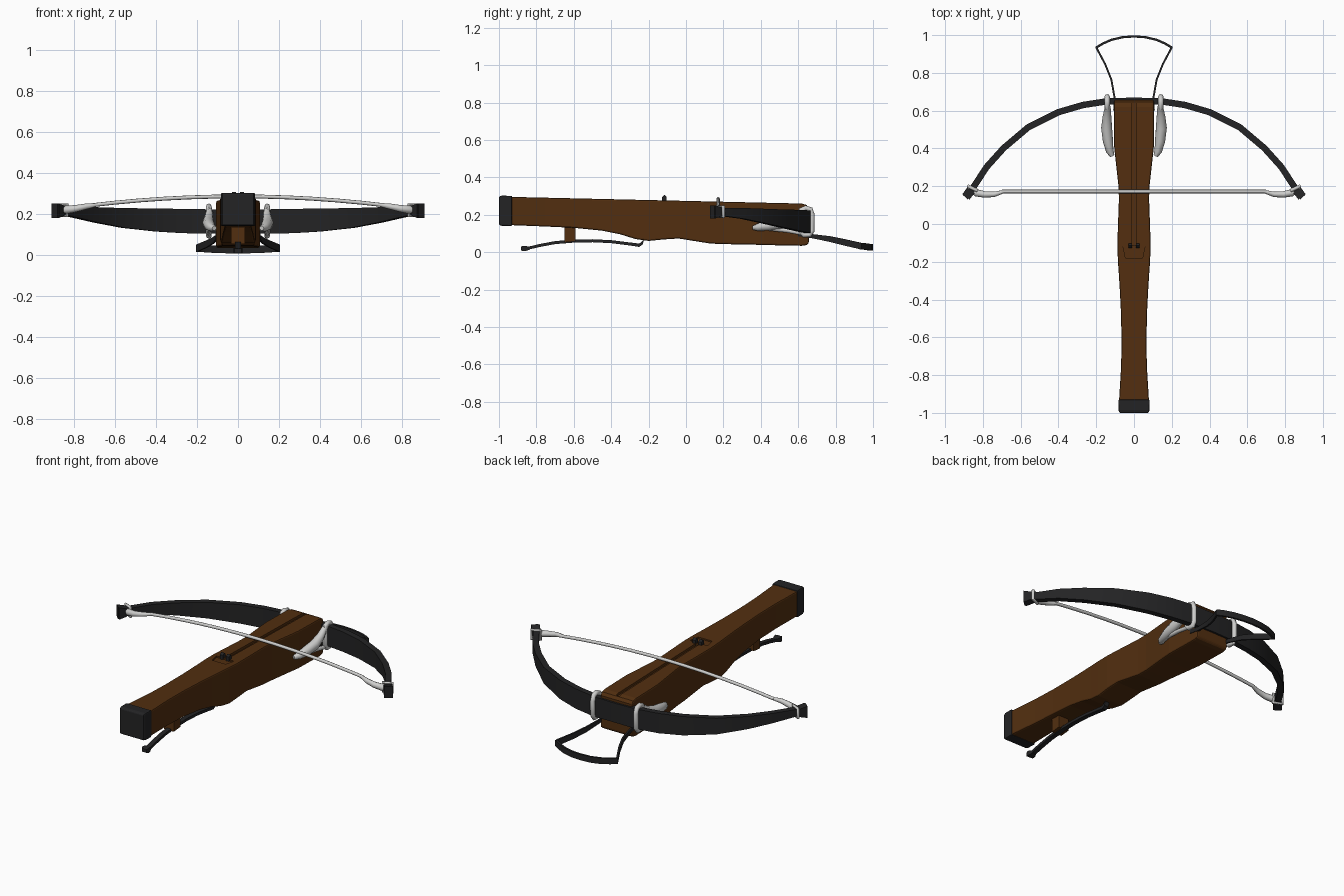
import bpy, bmesh, math
from mathutils import Vector

cube = bpy.data.objects.get("Cube")
if cube:
    bpy.data.objects.remove(cube, do_unlink=True)


def material(name, rgb):
    m = bpy.data.materials.new(name)
    m.use_nodes = True
    m.diffuse_color = (*rgb, 1)
    m.node_tree.nodes["Principled BSDF"].inputs["Base Color"].default_value = (*rgb, 1)
    return m


WOOD = material("brown_wood", (0.085, 0.028, 0.005))
IRON = material("dark_iron", (0.017, 0.017, 0.018))
CORD = material("pale_cord", (0.62, 0.62, 0.61))


def add(name, mesh, mat, smooth=35):
    mesh.materials.clear()
    mesh.materials.append(mat)
    if smooth:
        mesh.shade_smooth()
        mesh.set_sharp_from_angle(angle=math.radians(smooth))
    ob = bpy.data.objects.new(name, mesh)
    bpy.context.collection.objects.link(ob)
    return ob


def loft(name, rings, mat, smooth=35):
    """Skin a list of equal rings and cap both ends."""
    bm = bmesh.new()
    vs = [[bm.verts.new(p) for p in r] for r in rings]
    n = len(vs[0])
    for a, b in zip(vs, vs[1:]):
        for i in range(n):
            j = (i + 1) % n
            bm.faces.new((a[i], a[j], b[j], b[i]))
    bm.faces.new(vs[0])
    bm.faces.new(vs[-1])
    bmesh.ops.recalc_face_normals(bm, faces=bm.faces)
    me = bpy.data.meshes.new(name)
    bm.to_mesh(me)
    bm.free()
    return add(name, me, mat, smooth)


def section(y, w, lo, hi):
    return [(-w, y, lo), (w, y, lo), (w, y, hi), (-w, y, hi)]


def strip(name, path, half, mat):
    """Upright band following (x, y, low, high) stations."""
    rings = []
    for i, (x, y, lo, hi) in enumerate(path):
        a, b = path[max(i - 1, 0)], path[min(i + 1, len(path) - 1)]
        t = Vector((b[0] - a[0], b[1] - a[1])).normalized() * half
        nx, ny = -t.y, t.x
        rings.append([(x - nx, y - ny, lo), (x + nx, y + ny, lo),
                      (x + nx, y + ny, hi), (x - nx, y - ny, hi)])
    return loft(name, rings, mat)


def tube(name, pts, mat, closed=False):
    """Round cord through (x, y, z, radius) points."""
    cu = bpy.data.curves.new(name, 'CURVE')
    cu.dimensions = '3D'
    cu.bevel_depth = 1
    cu.bevel_resolution = 2
    cu.use_fill_caps = True
    sp = cu.splines.new('POLY')
    sp.points.add(len(pts) - 1)
    for p, (x, y, z, r) in zip(sp.points, pts):
        p.co = (x, y, z, 1)
        p.radius = r
    sp.use_cyclic_u = closed
    tmp = bpy.data.objects.new(name + "_path", cu)
    me = bpy.data.meshes.new_from_object(tmp)
    bpy.data.objects.remove(tmp)
    return add(name, me, mat, 50)


def bake(ob):
    """Apply all modifiers of an object."""
    dg = bpy.context.evaluated_depsgraph_get()
    me = bpy.data.meshes.new_from_object(ob.evaluated_get(dg))
    ob.modifiers.clear()
    ob.data = me


def bevel(ob, width, segments=2):
    m = ob.modifiers.new("bevel", 'BEVEL')
    m.width, m.segments = width, segments
    m.limit_method, m.angle_limit = 'ANGLE', math.radians(40)
    bake(ob)


def both(half):
    return [(-x, *rest) for x, *rest in reversed(half) if x > 0] + half


# Wooden stock
def top(y):
    return 0.274 - 0.0229 * y


outline = [(-0.95, .08, .145), (-0.75, .068, .137), (-0.6, .066, .13), (-0.45, .07, .115),
           (-0.35, .075, .095), (-0.27, .08, .07), (-0.2, .085, .06), (-0.12, .088, .068),
           (-0.04, .086, .073), (0.13, .08, .046), (0.2, .082, .043), (0.36, .1, .04),
           (0.42, .106, .038), (0.62, .106, .034)]
rings = [section(y, w, lo, top(y)) for y, w, lo in outline]
rings += [section(.645, .105, .038, .252), section(.657, .104, .048, .235)]
stock = loft("stock", rings, WOOD, 0)
bevel(stock, 0.008)

# Bolt groove and nut socket cut into the stock top
groove = loft("groove_cutter", [section(y, .011, top(y) - .014, top(y) + .03)
                                for y in (-.11, .64)], WOOD, 0)
socket = loft("socket_cutter", [section(y, w, top(y) - .008, top(y) + .03)
                                for y, w in ((-.18, .045), (-.12, .058))], WOOD, 0)
for cutter in (groove, socket):
    cutter.hide_render = True
    m = stock.modifiers.new("cut", 'BOOLEAN')
    m.operation, m.solver, m.object = 'DIFFERENCE', 'EXACT', cutter
    bake(stock)
    bpy.data.objects.remove(cutter, do_unlink=True)

# Butt cap
cap = loft("butt_cap", [section(-1, .078, .145, .297), section(-.985, .082, .141, .302),
                        section(-.93, .083, .14, .301)], IRON, 0)
bevel(cap, 0.006)

# Nut pegs
for side, label in ((1, "left"), (-1, "right")):
    peg = loft(label + "_nut_peg", [[(x + side * .02, y, z) for x, y, z in
               section(yy, .01, .262, hi)] for yy, hi in ((-.127, .295), (-.115, .306), (-.103, .295))],
               IRON, 0)

# Bow limbs with flared tips
limb = [(0, .652, .105, .22), (.14, .65, .103, .222), (.27, .63, .106, .224),
        (.40, .592, .114, .226), (.56, .512, .132, .228), (.69, .402, .157, .232),
        (.78, .302, .178, .236), (.85, .195, .193, .236), (.868, .17, .19, .24),
        (.893, .142, .18, .25)]
strip("bow", both(limb), .017, IRON)
for side, label in ((1, "left"), (-1, "right")):
    strip(label + "_bow_tip", [(side * .864, .178, .192, .238), (side * .89, .143, .18, .25)], .024, IRON)

# Bowstring and its end loops
string = [(x, .172, .285 - .085 * x * x, .0095) for x in (0, .12, .24, .36, .48, .6, .7)]
tube("bowstring", both(string), CORD)
for s, label in ((1, "left"), (-1, "right")):
    tube(label + "_string_end", [(s * .69, .172, .244, .009), (s * .74, .157, .236, .014),
         (s * .79, .156, .226, .017), (s * .835, .165, .22, .02), (s * .862, .185, .217, .014)], CORD)
    # Loop tied round the bow tip
    tube(label + "_tip_loop", [(s * x, y, z, .009) for x, y, z in
         ((.832, .178, .19), (.832, .178, .243), (.878, .2, .243), (.878, .2, .19))], CORD, True)

    # Bridle lashing: loop round the bow, thick body along the stock, lower strand
    tube(label + "_bridle_loop", [(s * .142, y, z, .014) for y, z in
         ((.615, .225), (.64, .236), (.665, .228), (.674, .2), (.674, .115), (.66, .092),
          (.63, .092), (.615, .11))], CORD, True)
    tube(label + "_bridle_body", [(s * .115, .36, .13, .012), (s * .128, .385, .133, .02),
         (s * .138, .44, .142, .027), (s * .145, .51, .155, .029), (s * .143, .57, .18, .023),
         (s * .14, .61, .21, .017), (s * .142, .635, .232, .014)], CORD)
    tube(label + "_bridle_strand", [(s * .142, .65, .095, .011), (s * .138, .54, .116, .012),
         (s * .13, .42, .13, .013), (s * .116, .37, .128, .012)], CORD)

    # Stirrup sides
    strip(label + "_stirrup_side", [(s * .105, .6, .085, .105), (s * .103, .67, .075, .097),
          (s * .12, .765, .056, .086), (s * .152, .845, .036, .07), (s * .2, .935, .015, .05)],
          .005, IRON)

# Stirrup foot bar
bar = [(0, .993, .008, .043), (.06, .989, .008, .043), (.12, .975, .01, .045), (.165, .955, .013, .048),
       (.202, .933, .015, .05)]
strip("stirrup_bar", both(bar), .006, IRON)

# Trigger lever, end knob and wooden guide block
lever = [(-.87, .018, .011), (-.84, .022, .008), (-.78, .036, .008), (-.7, .051, .008),
         (-.6, .059, .008), (-.5, .061, .008), (-.4, .056, .008), (-.31, .045, .008),
         (-.25, .037, .009), (-.232, .05, .01), (-.225, .075, .01)]
loft("trigger_lever", [section(y, .014, z - h, z + h) for y, z, h in lever], IRON)
loft("trigger_knob", [section(y, w, .02 - h, .02 + h) for y, w, h in
     ((-.882, .016, .01), (-.872, .021, .014), (-.855, .02, .013), (-.838, .013, .008))], IRON)
loft("trigger_guide", [section(-.65, .033, .052, .15), section(-.59, .033, .058, .15)], WOOD, 0)
